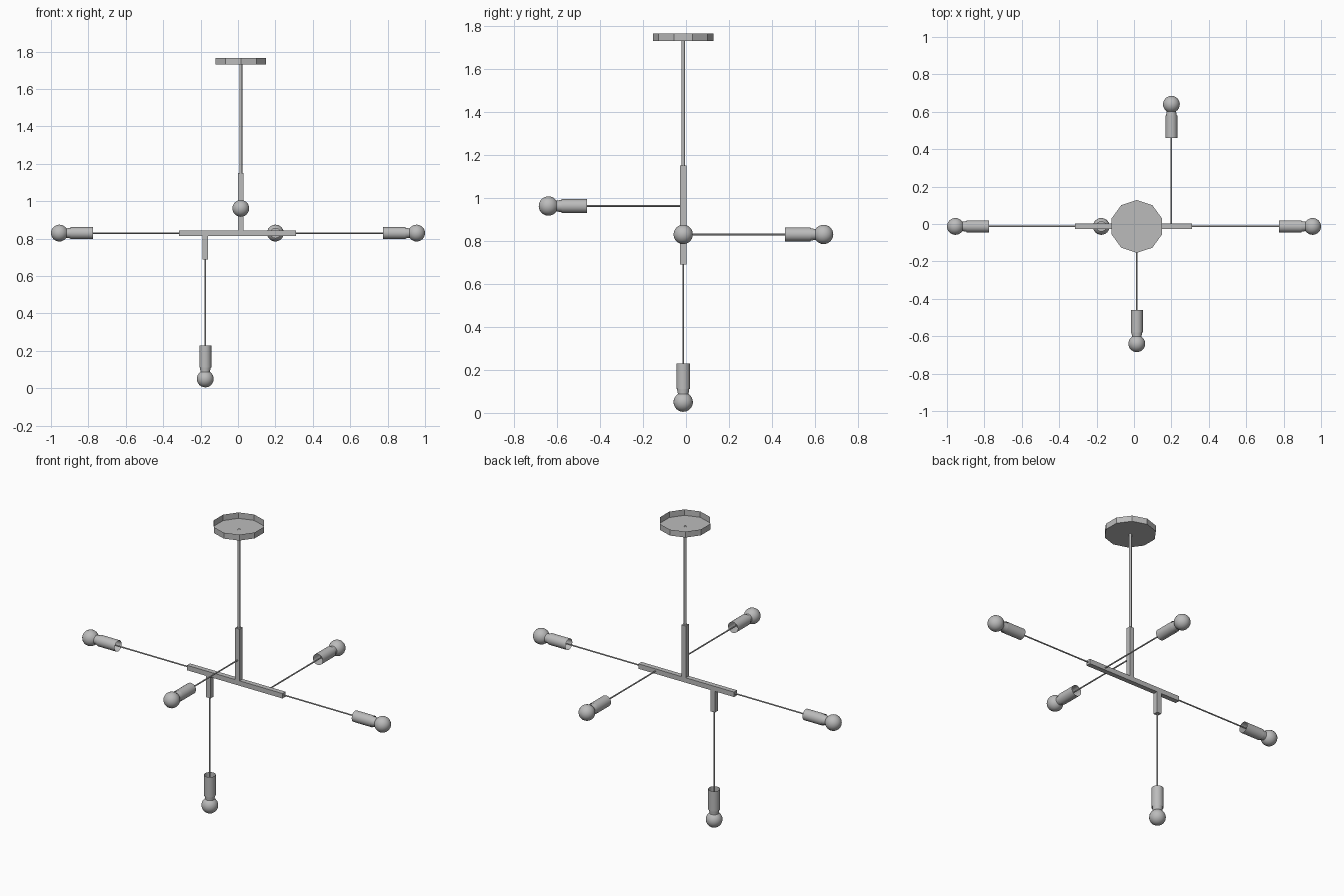
import bpy, bmesh, math
from mathutils import Vector

if "Cube" in bpy.data.objects:
    bpy.data.objects.remove(bpy.data.objects["Cube"])

metal = bpy.data.materials.new("plain_grey")
metal.use_nodes = True
GREY = (0.5, 0.5, 0.5, 1)
metal.diffuse_color = GREY
metal.node_tree.nodes["Principled BSDF"].inputs["Base Color"].default_value = GREY

CX, CY, BAR_Z = 0.015, -0.013, 0.83


def lathe(name, profile, sides, origin, direction, smooth=True, turn=0.0):
    """Spin (radius, distance) points around an axis; radius 0 closes an end."""
    bm = bmesh.new()
    rings = []
    for r, d in profile:
        count = sides if r > 0 else 1
        angles = [turn + math.tau * i / sides for i in range(count)]
        rings.append([bm.verts.new((r * math.cos(a), r * math.sin(a), d)) for a in angles])
    for a, b in zip(rings, rings[1:]):
        for i in range(sides):
            j = (i + 1) % sides
            loop = [a[i % len(a)], a[j % len(a)], b[j % len(b)], b[i % len(b)]]
            bm.faces.new(list(dict.fromkeys(loop)))
    bmesh.ops.recalc_face_normals(bm, faces=bm.faces)
    mesh = bpy.data.meshes.new(name)
    bm.to_mesh(mesh)
    bm.free()
    mesh.materials.append(metal)
    obj = bpy.data.objects.new(name, mesh)
    bpy.context.collection.objects.link(obj)
    obj.location = origin
    obj.rotation_euler = Vector(direction).to_track_quat('Z', 'Y').to_euler()
    if smooth:
        bpy.ops.object.select_all(action='DESELECT')
        obj.select_set(True)
        bpy.context.view_layer.objects.active = obj
        bpy.ops.object.shade_smooth_by_angle(angle=math.radians(40))
    return obj


def box(name, low, high):
    """Square bar between two corners."""
    bpy.ops.mesh.primitive_cube_add(size=1)
    obj = bpy.context.object
    obj.name = name
    low, high = Vector(low), Vector(high)
    obj.location = (low + high) / 2
    obj.scale = high - low
    obj.data.materials.append(metal)


def arm(name, start, direction, length):
    """Thin rod, open socket and bulb; length runs from start to the bulb tip."""
    start, direction = Vector(start), Vector(direction)
    lathe(name + "_rod", [(0.004, 0), (0.004, length - 0.17)], 8, start, direction)
    base = start + direction * (length - 0.225)
    lathe(name + "_socket", [(0.032, 0), (0.032, 0.12)], 24, base, direction)
    # bulb: tapered neck running into a ball
    ball, centre = 0.045, 0.18
    profile = [(0, 0.06), (0.028, 0.06), (0.028, 0.125), (0.025, 0.14)]
    for k in range(11):
        a = math.radians(146) * (1 - k / 10)
        profile.append((ball * math.sin(a) if k < 10 else 0, centre + ball * math.cos(a)))
    lathe(name + "_bulb", profile, 24, base, direction)


# ceiling plate: ten-sided dish, open at the top
lathe("ceiling_plate", [(0, 1.73), (0.141, 1.73), (0.141, 1.765)], 10,
      (CX, CY, 0), (0, 0, 1), smooth=False, turn=math.pi / 2)
lathe("hanging_rod", [(0.008, 1.1), (0.008, 1.731)], 10, (CX, CY, 0), (0, 0, 1))

# square bars of the frame
H = 0.0145
box("upright_bar", (CX - H, CY - H, BAR_Z), (CX + H, CY + H, 1.15))
box("cross_bar", (-0.315, CY - H, BAR_Z - H), (0.31, CY + H, BAR_Z + H))
box("drop_bar", (-0.175 - H, CY - H, 0.69), (-0.175 + H, CY + H, BAR_Z))

# five lamp arms
arm("left_arm", (0.3, CY, BAR_Z), (1, 0, 0), 0.7)
arm("right_arm", (-0.3, CY, BAR_Z), (-1, 0, 0), 0.7)
arm("front_arm", (CX, CY, 0.962), (0, -1, 0), 0.672)
arm("back_arm", (0.2, CY, BAR_Z), (0, 1, 0), 0.698)
arm("lower_arm", (-0.175, CY, 0.7), (0, 0, -1), 0.695)
